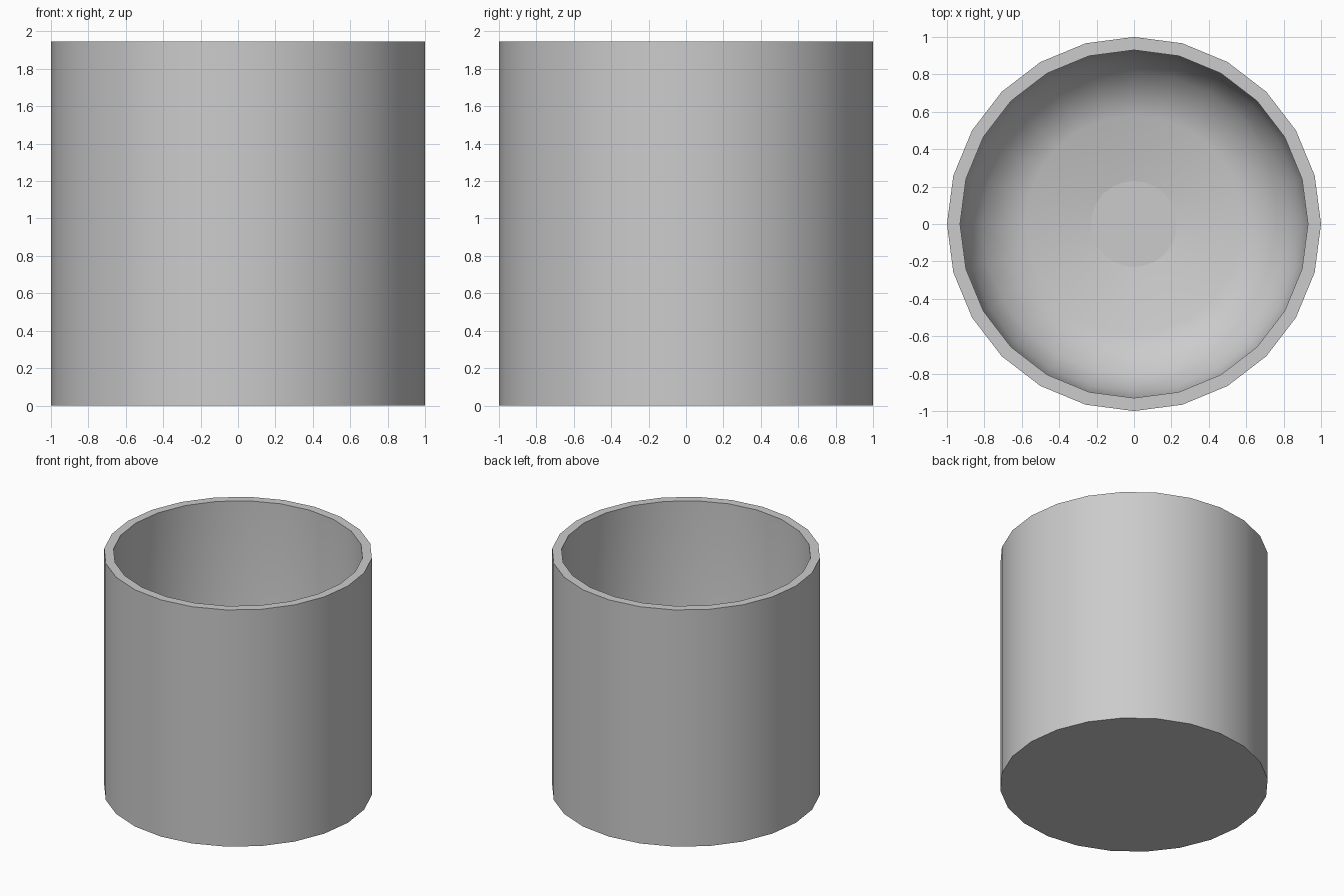
import bpy, bmesh, math

if "Cube" in bpy.data.objects:
    bpy.data.objects.remove(bpy.data.objects["Cube"])

SIDES = 24
HEIGHT = 1.945

# Half profile (radius, z): outer foot, outer rim, inner rim, rounded bowl floor
profile = [
    (1.0, 0.0), (1.0, HEIGHT), (0.93, HEIGHT),
    (0.93, 0.55), (0.895, 0.39), (0.81, 0.25),
    (0.67, 0.155), (0.58, 0.13), (0.23, 0.08),
]

bm = bmesh.new()
rings = []
for r, z in profile:
    rings.append([bm.verts.new((r * math.cos(2 * math.pi * i / SIDES),
                                r * math.sin(2 * math.pi * i / SIDES), z))
                  for i in range(SIDES)])

# Walls between neighbouring rings
for a, b in zip(rings, rings[1:]):
    for i in range(SIDES):
        j = (i + 1) % SIDES
        bm.faces.new((a[i], a[j], b[j], b[i]))

# Underside and flat inner disc
bm.faces.new(list(reversed(rings[0])))
disc = bm.faces.new(rings[-1])
bmesh.ops.recalc_face_normals(bm, faces=bm.faces)

# Smooth shading, crisp at the foot, rim and disc
for f in bm.faces:
    f.smooth = True
for e in bm.edges:
    e.smooth = e.calc_face_angle(0) < math.radians(35) and e not in disc.edges[:]

mesh = bpy.data.meshes.new("cup")
bm.to_mesh(mesh)
bm.free()
cup = bpy.data.objects.new("cup", mesh)
bpy.context.collection.objects.link(cup)
